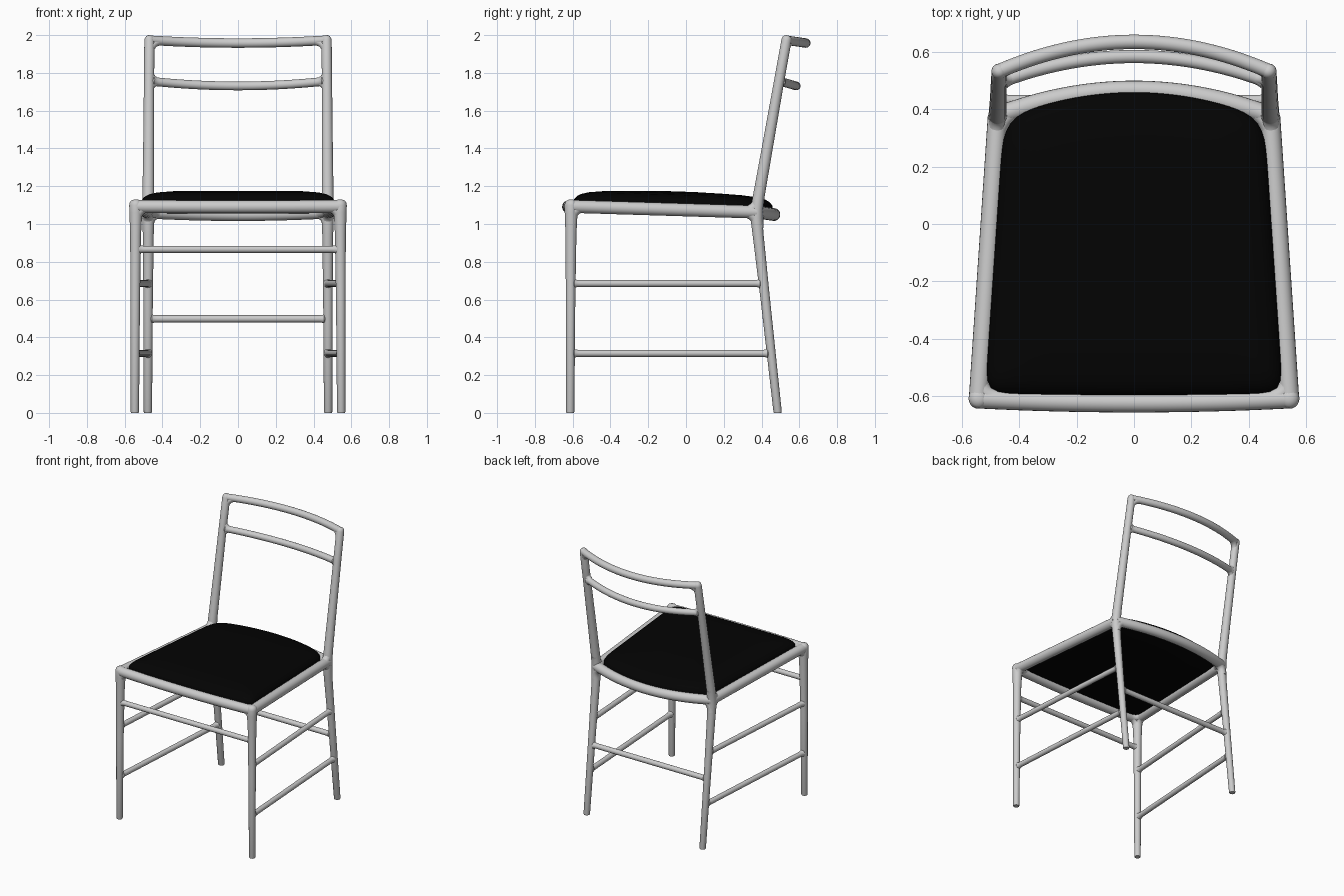
import bpy, bmesh, math
from mathutils import Vector

if "Cube" in bpy.data.objects:
    bpy.data.objects.remove(bpy.data.objects["Cube"])

SIDES = 20


def add_tube(bm, path, ref=None):
    """Sweep a round section along points given as (position, radius)."""
    pts = [Vector(p) for p, r in path]
    if ref is None:
        upright = abs((pts[-1] - pts[0]).normalized().z) > 0.8
        ref = Vector((0, 1, 0)) if upright else Vector((0, 0, 1))
    rings = []
    for i, (p, r) in enumerate(path):
        tan = (pts[min(i + 1, len(pts) - 1)] - pts[max(i - 1, 0)]).normalized()
        u = tan.cross(ref).normalized()
        v = tan.cross(u)
        rings.append([bm.verts.new(pts[i] + r * (math.cos(a) * u + math.sin(a) * v))
                      for a in (2 * math.pi * k / SIDES for k in range(SIDES))])
    bridge(bm, rings)


def bridge(bm, rings):
    """Skin consecutive closed rings and cap both ends."""
    for a, b in zip(rings, rings[1:]):
        for k in range(len(a)):
            j = (k + 1) % len(a)
            bm.faces.new((a[k], a[j], b[j], b[k]))
    bm.faces.new(rings[0])
    bm.faces.new(rings[-1])


def finish(name, bm, mirror=False):
    bmesh.ops.recalc_face_normals(bm, faces=bm.faces)
    me = bpy.data.meshes.new(name)
    bm.to_mesh(me)
    bm.free()
    ob = bpy.data.objects.new(name, me)
    bpy.context.collection.objects.link(ob)
    bpy.ops.object.select_all(action='DESELECT')
    ob.select_set(True)
    bpy.context.view_layer.objects.active = ob
    bpy.ops.object.shade_smooth_by_angle(angle=math.radians(50))
    if mirror:
        ob.modifiers.new("Mirror", 'MIRROR').use_mirror_merge = False
    return ob


def tube(name, path, mirror=False):
    bm = bmesh.new()
    add_tube(bm, path)
    return finish(name, bm, mirror)


def rail(name, a, b, r, bow=(0, 0, 0), flare=0.0, mirror=False):
    """Rod from a to b, bowed at the middle, flared where it meets the posts."""
    a, b, bow = Vector(a), Vector(b), Vector(bow)
    length = (b - a).length
    ts = [d / length for d in (0, 0.015, 0.02, 0.026, 0.032, 0.04, 0.05)]
    ts = ts + [0.1 + 0.8 * k / 24 for k in range(25)] + [1 - t for t in reversed(ts)]
    path = []
    for t in ts:
        d = min(t, 1 - t) * length
        f = flare * max(0, 1 - (d - 0.02) / 0.025) ** 2 if d > 0.017 else 0
        path.append((a.lerp(b, t) + bow * 4 * t * (1 - t), r + f))
    return tube(name, path, mirror)


def elbow(bm, corner, toward_a, toward_b, size, r):
    """Curved fillet inside the corner between two rods."""
    c = Vector(corner)
    da = (Vector(toward_a) - c).normalized() * size
    db = (Vector(toward_b) - c).normalized() * size
    ts = [k / 12 for k in range(13)]
    add_tube(bm, [(c + da * (1 - t) ** 2 + db * t * t, r) for t in ts], da.cross(db))


def flip(p):
    return (-p[0], p[1], p[2])


# Joints: front corner, back corner, lower and top back rail
FT = (0.541, -0.608, 1.093)
BK = (0.475, 0.375, 1.063)
PM = (0.471, 0.493, 1.757)
PT = (0.469, 0.532, 1.973)

# Front legs with rounded tops
tube("front_leg", [((0.546, -0.613, 0), 0.020), ((0.546, -0.613, 0.006), 0.022),
                   ((0.544, -0.611, 0.6), 0.025), ((0.542, -0.609, 0.95), 0.029),
                   ((0.541, -0.608, 1.06), 0.034), ((0.541, -0.608, 1.100), 0.035),
                   ((0.541, -0.608, 1.114), 0.032), ((0.541, -0.608, 1.124), 0.024),
                   ((0.541, -0.608, 1.129), 0.012), ((0.541, -0.608, 1.130), 0.004)], True)

# Back legs continuing up into the raked back posts
tube("back_leg", [((0.477, 0.485, 0), 0.020), ((0.477, 0.485, 0.006), 0.022),
                  ((0.476, 0.420, 0.6), 0.025), ((0.475, 0.381, 0.95), 0.029),
                  ((0.475, 0.374, 1.03), 0.032), ((0.475, 0.375, 1.08), 0.033),
                  ((0.475, 0.384, 1.14), 0.031), ((0.473, 0.430, 1.40), 0.029),
                  (PM, 0.027), (PT, 0.027), ((0.469, 0.5345, 1.986), 0.024),
                  ((0.469, 0.536, 1.995), 0.016), ((0.469, 0.537, 1.999), 0.006)], True)

# Seat frame
rail("seat_side_rail", FT, BK, 0.034, mirror=True)
rail("seat_front_rail", flip(FT), FT, 0.034, bow=(0, -0.014, -0.002))
rail("seat_back_rail", flip(BK), BK, 0.034, bow=(0, 0.09, -0.013))

# Curved back rails
rail("top_back_rail", flip(PT), PT, 0.025, bow=(0, 0.102, -0.015))
rail("lower_back_rail", flip(PM), PM, 0.023, bow=(0, 0.09, -0.026), flare=0.006)

# Stretchers
rail("front_stretcher", (-0.543, -0.61, 0.866), (0.543, -0.61, 0.866), 0.0185, flare=0.005)
rail("back_stretcher", (-0.476, 0.43, 0.498), (0.476, 0.43, 0.498), 0.019, flare=0.005)
for name, z, y in (("upper_side_stretcher", 0.685, 0.41), ("lower_side_stretcher", 0.315, 0.45)):
    rail(name, (0.544, -0.611, z), (0.476, y, z), 0.0185, flare=0.005, mirror=True)

# Soft fillets where the frame members merge
bm = bmesh.new()
front_down, back_down = (0.542, -0.61, 0.9), (0.475, 0.39, 0.9)
seat_in, top_in, low_in = (0.38, 0.408, 1.058), (0.37, 0.571, 1.967), (0.37, 0.528, 1.747)
for corner, a, b, size, r in (
        (FT, front_down, flip(FT), 0.085, 0.028), (FT, front_down, BK, 0.085, 0.028),
        (FT, flip(FT), BK, 0.085, 0.030), (BK, back_down, FT, 0.085, 0.028),
        (BK, back_down, seat_in, 0.085, 0.028), (BK, PM, FT, 0.085, 0.028),
        (BK, seat_in, FT, 0.085, 0.030), (PT, PM, top_in, 0.085, 0.022),
        (PM, PT, low_in, 0.07, 0.020), (PM, BK, low_in, 0.07, 0.020)):
    elbow(bm, corner, a, b, size, r)
finish("frame_fillets", bm, True)

# Domed seat cushion: rings of a rounded trapezoid with a bowed back edge
N = 160
bm = bmesh.new()
profile = [(0.5, -0.010), (0.97, -0.010), (1.01, 0.0), (1.01, 0.03), (0.995, 0.042), (0.97, 0.054),
           (0.93, 0.065), (0.85, 0.075), (0.7, 0.083), (0.5, 0.088), (0.25, 0.092), (0.05, 0.093)]
rings = []
for s, h in profile:
    ring = []
    for k in range(N):
        c, d = math.cos(2 * math.pi * k / N), math.sin(2 * math.pi * k / N)
        power = 15 - 4 * d                     # tighter corners at the front
        m = s / (abs(c) ** power + abs(d) ** power) ** (1 / power)
        u, v = c * m, d * m
        back = 0.365 + 0.088 * (1 - u * u)
        front = -0.584 - 0.006 * (1 - u * u)
        y = front + (back - front) * (v + 1) / 2
        ring.append(bm.verts.new((u * (0.481 - 0.032 * v), y, 1.078 - 0.03 * y + h)))
    rings.append(ring)
bridge(bm, rings)
cushion = finish("seat_cushion", bm)
black = bpy.data.materials.new("black_upholstery")
black.diffuse_color = (0.001, 0.001, 0.001, 1)
black.use_nodes = True
black.node_tree.nodes["Principled BSDF"].inputs["Base Color"].default_value = black.diffuse_color
cushion.data.materials.append(black)
